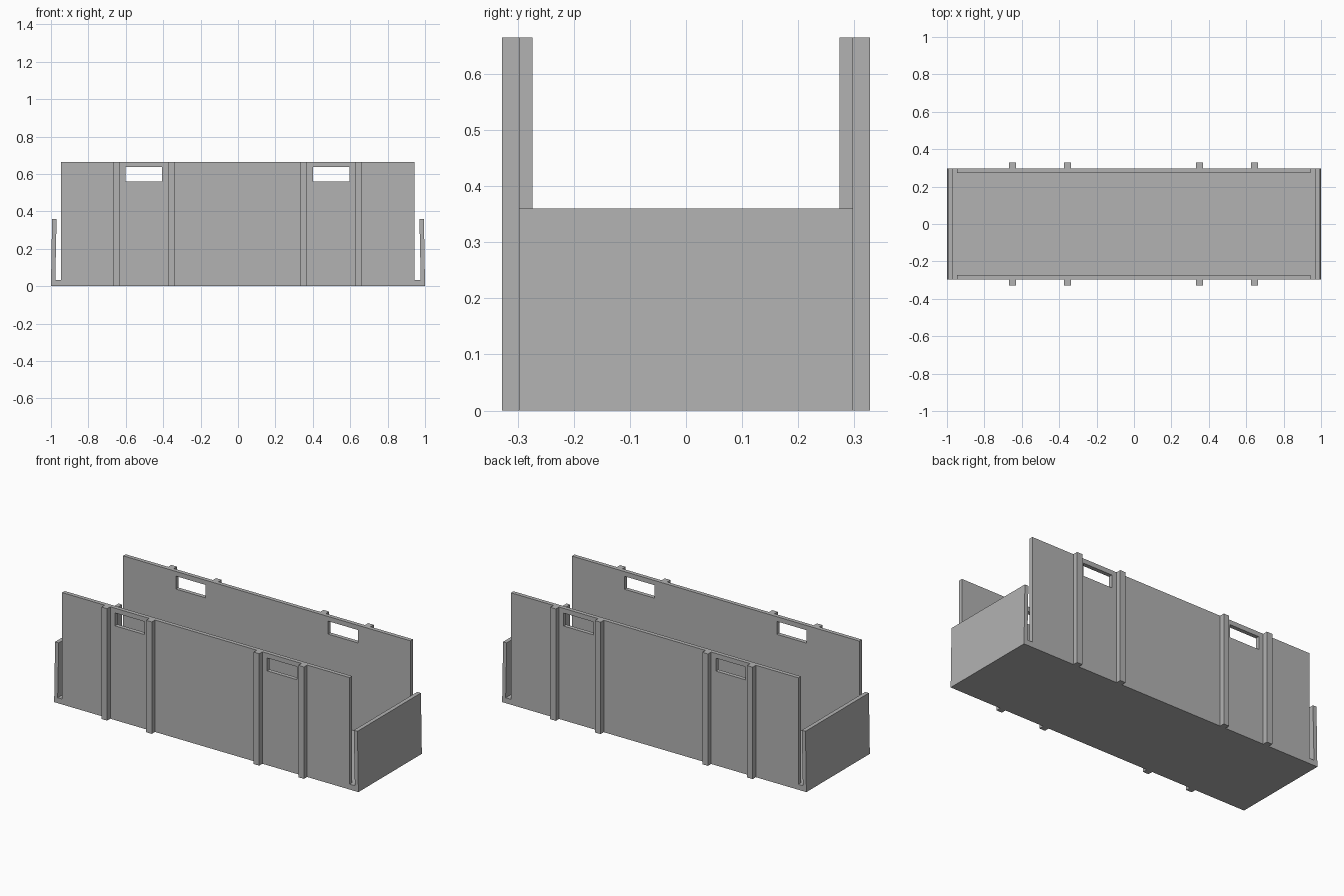
import bpy
import bmesh
from mathutils import Vector

default = bpy.data.objects.get("Cube")
if default:
    bpy.data.objects.remove(default, do_unlink=True)

grey = bpy.data.materials.new("plain grey")
grey.use_nodes = True
GREY = (0.45, 0.45, 0.45, 1)
grey.diffuse_color = GREY
grey.node_tree.nodes["Principled BSDF"].inputs["Base Color"].default_value = GREY

HALF_Y = 0.298     # outer face of the side walls
WALL = 0.024       # side wall thickness
RIB_Y = 0.328      # outer face of the ribs
TOP = 0.665        # wall and rib height
FLOOR = 0.032      # floor thickness
SHIFT = -0.0025    # walls sit slightly off centre along x


def extrude_xz(name, polygons, y0, y1):
    """Extrude connected polygons in the xz plane from y0 to y1."""
    bm = bmesh.new()
    for poly in polygons:
        bm.faces.new([bm.verts.new((x, y0, z)) for x, z in poly])
    bmesh.ops.remove_doubles(bm, verts=bm.verts, dist=1e-5)
    out = bmesh.ops.extrude_face_region(bm, geom=bm.faces[:], use_keep_orig=True)
    moved = [g for g in out["geom"] if isinstance(g, bmesh.types.BMVert)]
    bmesh.ops.translate(bm, verts=moved, vec=Vector((0, y1 - y0, 0)))
    bmesh.ops.recalc_face_normals(bm, faces=bm.faces)
    mesh = bpy.data.meshes.new(name)
    bm.to_mesh(mesh)
    bm.free()
    mesh.materials.append(grey)
    obj = bpy.data.objects.new(name, mesh)
    bpy.context.collection.objects.link(obj)
    return obj


def rect(x0, x1, z0, z1):
    return [(x0, z0), (x1, z0), (x1, z1), (x0, z1)]


# Floor and the two leaning end panels as one profile
right_half = [(1, 0), (0.994, 0.36), (0.97, 0.36), (0.977, FLOOR)]
left_half = [(-x, z) for x, z in reversed(right_half)]
extrude_xz("floor_and_end_panels", [right_half + left_half], -HALF_Y, HALF_Y)

# Side wall cells, leaving out the two handle openings
xs = [x + SHIFT for x in (-0.945, -0.598, -0.403, 0.403, 0.598, 0.945)]
zs = [FLOOR, 0.56, 0.637, TOP]
cells = [rect(xs[i], xs[i + 1], zs[k], zs[k + 1])
         for i in range(5) for k in range(3)
         if not (k == 1 and i in (1, 3))]

for side, label in ((-1, "front"), (1, "back")):
    extrude_xz(label + "_wall", cells, side * (HALF_Y - WALL), side * HALF_Y)
    # Upright ribs on both sides of each handle opening
    for n, x in enumerate((-0.647, -0.353, 0.353, 0.647)):
        cx = x + SHIFT
        extrude_xz(f"{label}_rib_{n + 1}",
                   [rect(cx - 0.0185, cx + 0.0185, 0, TOP)],
                   side * HALF_Y, side * RIB_Y)
